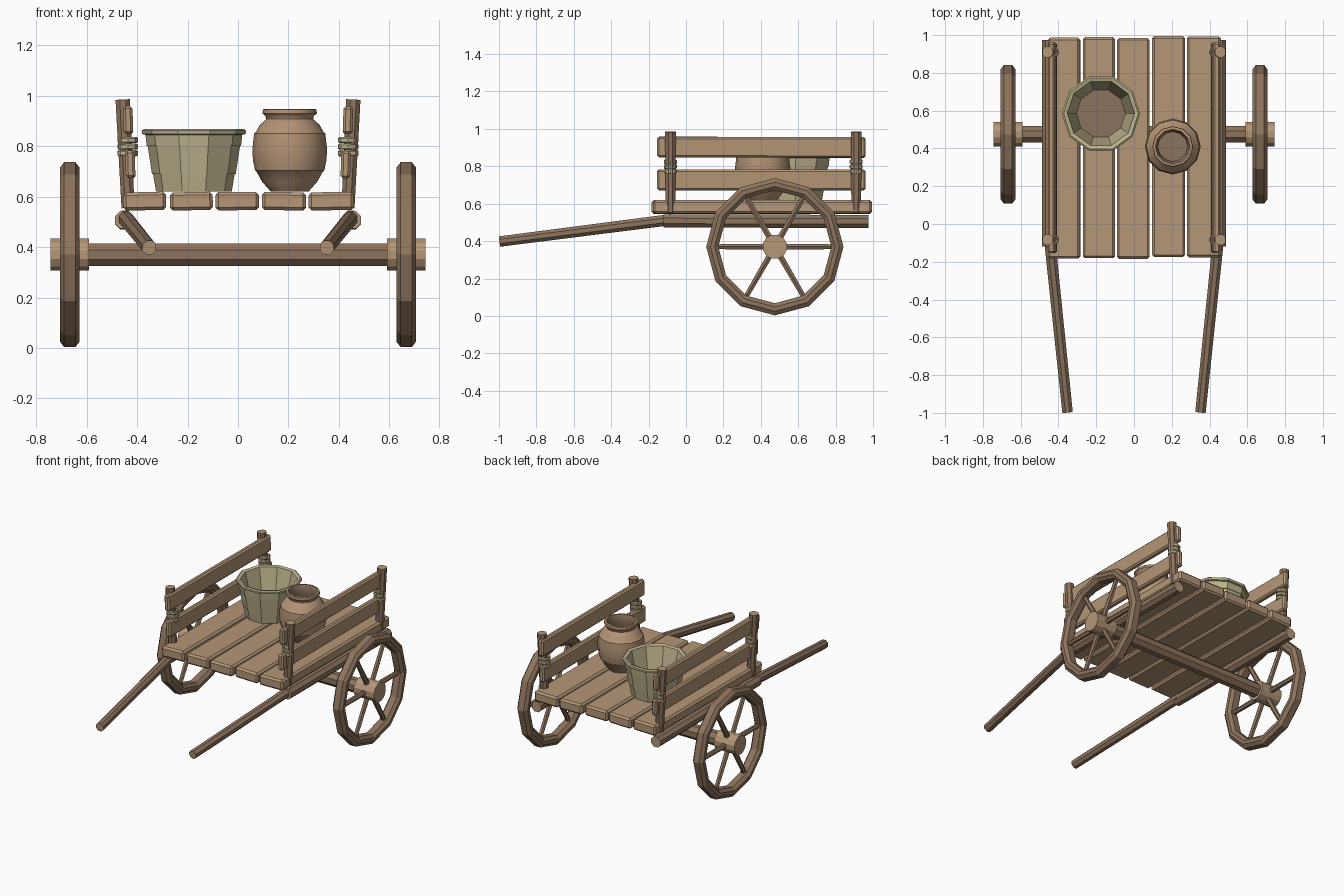
import bpy, bmesh, math, random
from mathutils import Vector, Matrix

random.seed(4)
if "Cube" in bpy.data.objects:
    bpy.data.objects.remove(bpy.data.objects["Cube"])


def material(name, rgb):
    m = bpy.data.materials.new(name)
    m.use_nodes = True
    m.diffuse_color = (*rgb, 1)
    m.node_tree.nodes["Principled BSDF"].inputs["Base Color"].default_value = (*rgb, 1)
    return m


light_wood = material("light wood", (0.46, 0.31, 0.185))
dark_wood = material("dark wood", (0.27, 0.175, 0.11))
clay = material("clay", (0.45, 0.29, 0.175))
straw = material("straw", (0.52, 0.46, 0.27))
shadow_brown = material("inner brown", (0.26, 0.17, 0.11))


def finish(name, bm, mats, loc=(0, 0, 0)):
    bmesh.ops.remove_doubles(bm, verts=bm.verts, dist=0.0001)
    bmesh.ops.recalc_face_normals(bm, faces=bm.faces)
    mesh = bpy.data.meshes.new(name)
    bm.to_mesh(mesh)
    bm.free()
    for m in mats:
        mesh.materials.append(m)
    ob = bpy.data.objects.new(name, mesh)
    ob.location = loc
    bpy.context.scene.collection.objects.link(ob)
    return ob


def board(name, center, size, mat, tilt=(0, 0, 0), bevel=0.012):
    bm = bmesh.new()
    bmesh.ops.create_cube(bm, size=1, matrix=Matrix.Diagonal((*size, 1)))
    ob = finish(name, bm, [mat], center)
    ob.rotation_euler = tilt
    mod = ob.modifiers.new("worn edges", "BEVEL")
    mod.width = bevel
    mod.segments = 1
    return ob


def pole(name, start, end, r1, r2, mat, cap, sides=8):
    """Tapered pole between two points with differently coloured cut ends."""
    a, b = Vector(start), Vector(end)
    bm = bmesh.new()
    bmesh.ops.create_cone(bm, cap_ends=True, segments=sides, radius1=r1, radius2=r2,
                          depth=(b - a).length)
    for f in bm.faces:
        f.material_index = 1 if len(f.verts) > 4 else 0
    turn = (b - a).to_track_quat('Z', 'Y').to_matrix().to_4x4()
    spin = Matrix.Rotation(math.pi / sides, 4, 'Z')
    bmesh.ops.transform(bm, matrix=turn @ spin, verts=bm.verts)
    return finish(name, bm, [mat, cap], (a + b) / 2)


def lathe(name, profile, sides, mats, loc, closed=False, inner_from=99, smooth=False):
    """Spin (radius, height) points about z; later segments use the second material."""
    bm = bmesh.new()
    rings = []
    for r, z in profile:
        rings.append([bm.verts.new((r * math.cos(t), r * math.sin(t), z))
                      for t in (2 * math.pi * i / sides for i in range(sides))])
    n = len(rings)
    for k in range(n if closed else n - 1):
        lo, hi = rings[k], rings[(k + 1) % n]
        for i in range(sides):
            j = (i + 1) % sides
            f = bm.faces.new((lo[i], lo[j], hi[j], hi[i]))
            f.material_index = 1 if k >= inner_from else 0
            f.smooth = smooth
    ob = finish(name, bm, mats, loc)
    if smooth:
        ob.data.set_sharp_from_angle(angle=math.radians(40))
    return ob


# Deck planks
for i, (x0, x1) in enumerate([(-0.455, -0.285), (-0.27, -0.1), (-0.09, 0.083),
                              (0.095, 0.27), (0.28, 0.46)]):
    board(f"deck_plank_{i + 1}", ((x0 + x1) / 2, 0.405 + random.uniform(-0.006, 0.006), 0.582),
          (x1 - x0, 1.17, 0.072), light_wood, (0, random.uniform(-0.03, 0.03), 0))

# Axle
axle_y, axle_z = 0.475, 0.37
pole("axle", (-0.6, axle_y, axle_z), (0.6, axle_y, axle_z), 0.048, 0.048, dark_wood, light_wood)

for s, side in ((1, "left"), (-1, "right")):
    # Wheel: hub, chamfered rim and spokes
    hub = Vector((s * 0.667, axle_y, axle_z))
    pole(f"{side}_hub", hub - Vector((0.077, 0, 0)), hub + Vector((0.077, 0, 0)),
         0.066, 0.066, light_wood, light_wood, 12)
    rim = lathe(f"{side}_wheel_rim",
                [(0.367, -0.022), (0.367, 0.022), (0.345, 0.039), (0.322, 0.039),
                 (0.302, 0.022), (0.302, -0.022), (0.322, -0.039), (0.345, -0.039)],
                12, [dark_wood], hub, closed=True)
    rim.rotation_euler = (0, math.pi / 2, 0)
    for k in range(6):
        t = k * math.pi / 3
        d = Vector((0, math.cos(t), math.sin(t)))
        pole(f"{side}_spoke_{k + 1}", hub + d * 0.05, hub + d * 0.315,
             0.018, 0.015, dark_wood, dark_wood, 6)

    # Side beam and pulling handle
    pole(f"{side}_beam", (s * 0.453, -0.12, 0.508), (s * 0.453, 0.975, 0.505),
         0.038, 0.038, dark_wood, light_wood)
    pole(f"{side}_handle", (s * 0.352, -0.995, 0.398), (s * 0.447, -0.08, 0.515),
         0.03, 0.032, dark_wood, light_wood)

    # Fence rails
    for z, label in ((0.727, "lower"), (0.902, "upper")):
        board(f"{side}_{label}_rail", (s * (0.427 + 0.05 * (z - 0.727)), 0.403, z),
              (0.038, 1.115, 0.11), light_wood,
              (random.uniform(-0.004, 0.004), s * 0.03, 0), 0.01)

    # Fence posts with rope lashings
    for y, end in ((-0.083, "front"), (0.91, "back")):
        pole(f"{side}_{end}_post", (s * 0.436, y, 0.555), (s * 0.457, y, 0.985),
             0.028, 0.031, dark_wood, light_wood)
        for k in range(3):
            rope = lathe(f"{side}_{end}_rope_{k + 1}",
                         [(0.041, -0.007), (0.041, 0.007), (0.035, 0.012),
                          (0.028, 0), (0.035, -0.012)],
                         8, [straw], (s * 0.437, y, 0.772 + 0.026 * k), closed=True)
            rope.scale.y = 0.85

# Bucket: tapered staves, folded lip, brown floor inside
lathe("bucket",
      [(0, 0.62), (0.15, 0.62), (0.162, 0.69), (0.166, 0.69), (0.183, 0.8), (0.187, 0.8),
       (0.192, 0.845), (0.205, 0.848), (0.207, 0.862), (0.198, 0.868), (0.178, 0.862),
       (0.13, 0.645), (0, 0.645)],
      10, [straw, shadow_brown], (-0.175, 0.585, 0), inner_from=11)

# Clay jar with raised bands and a flared mouth
lathe("jar",
      [(0, 0.62), (0.075, 0.62), (0.11, 0.66), (0.132, 0.7), (0.137, 0.703), (0.146, 0.745),
       (0.148, 0.79), (0.141, 0.85), (0.135, 0.855), (0.118, 0.885), (0.093, 0.907),
       (0.096, 0.92), (0.108, 0.93), (0.106, 0.946), (0.092, 0.948), (0.078, 0.915),
       (0.085, 0.89), (0.085, 0.68), (0, 0.68)],
      12, [clay, shadow_brown], (0.205, 0.41, 0), inner_from=14, smooth=True)
